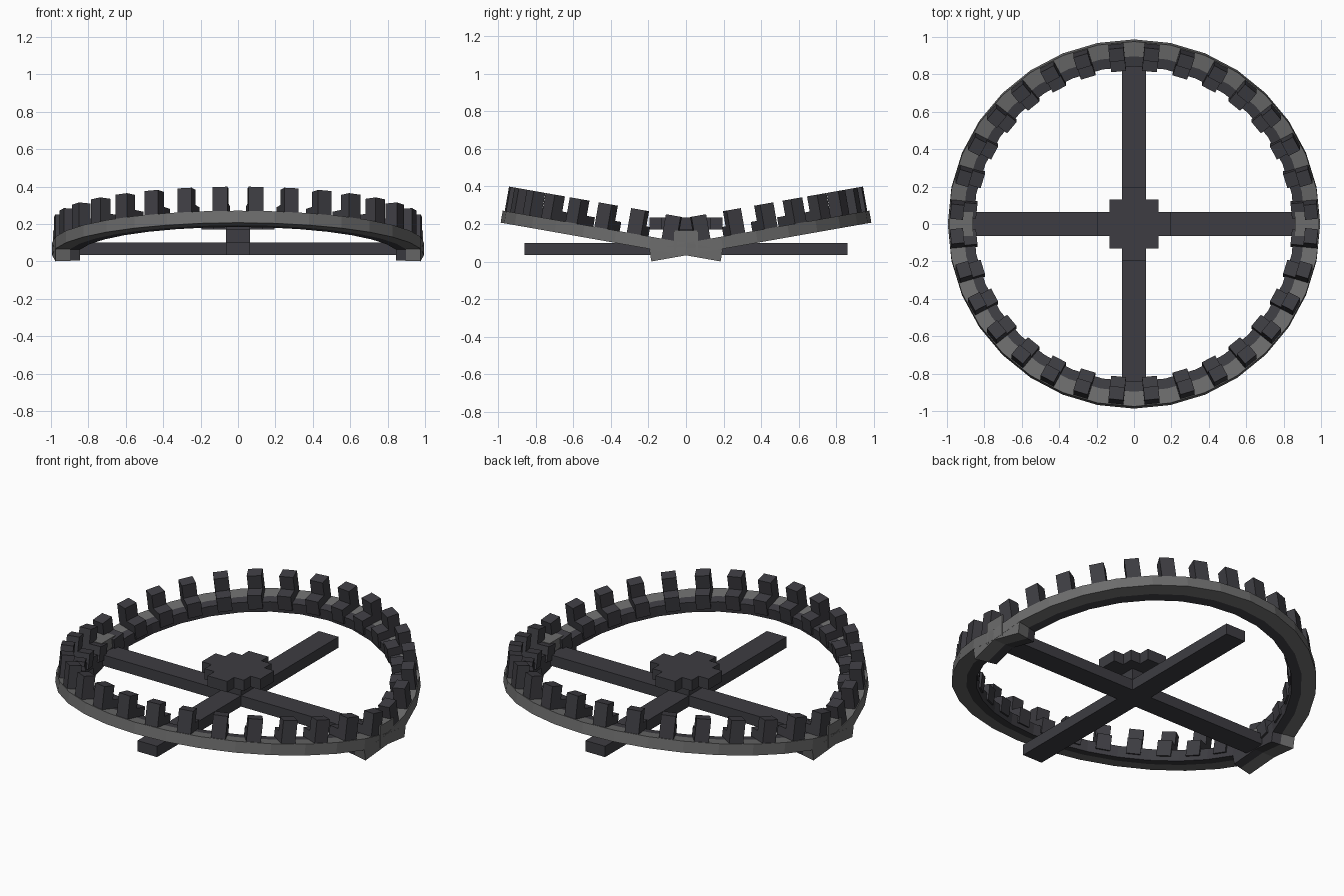
import bpy, bmesh, math
from mathutils import Matrix, Vector

if "Cube" in bpy.data.objects:
    bpy.data.objects.remove(bpy.data.objects["Cube"])


def material(name, rgb):
    m = bpy.data.materials.new(name)
    m.diffuse_color = (*rgb, 1)
    m.use_nodes = True
    m.node_tree.nodes["Principled BSDF"].inputs["Base Color"].default_value = m.diffuse_color
    return m


STEEL = material("worn steel", (0.15, 0.15, 0.15))
IRON = material("dark iron", (0.047, 0.046, 0.054))
STEP = math.radians(11.25)
TILT = math.radians(10)


def finish(name, bm, mat, matrix=Matrix()):
    bmesh.ops.recalc_face_normals(bm, faces=bm.faces)
    mesh = bpy.data.meshes.new(name)
    bm.to_mesh(mesh)
    bm.free()
    mesh.materials.append(mat)
    mesh.transform(matrix)
    mesh.update()
    ob = bpy.data.objects.new(name, mesh)
    bpy.context.collection.objects.link(ob)
    return ob


def add_box(bm, lo, hi, matrix=Matrix()):
    lo, hi = Vector(lo), Vector(hi)
    size = Matrix.Diagonal((*(hi - lo), 1))
    bmesh.ops.create_cube(bm, size=1, matrix=matrix @ Matrix.Translation((lo + hi) / 2) @ size)


def boxes(name, mat, *pairs):
    bm = bmesh.new()
    for lo, hi in pairs:
        add_box(bm, lo, hi)
    return finish(name, bm, mat)


def arc(name, r0, r1, z0, z1, mat, matrix):
    # square-section arc, one segment past the half circle at each end
    bm = bmesh.new()
    rings = []
    for i in range(-1, 18):
        c, s = math.cos(i * STEP), math.sin(i * STEP)
        rings.append([bm.verts.new((r * c, r * s, z))
                      for r, z in ((r0, z0), (r1, z0), (r1, z1), (r0, z1))])
    for a, b in zip(rings, rings[1:]):
        for k in range(4):
            bm.faces.new((a[k], a[k - 1], b[k - 1], b[k]))
    bm.faces.new(rings[0])
    bm.faces.new(rings[-1])
    return finish(name, bm, mat, matrix)


# two tilted jaws, back and front
for side, turn in (("back", 0), ("front", math.pi)):
    place = (Matrix.Rotation(turn, 4, 'Z') @ Matrix.Translation((0, 0.013, 0))
             @ Matrix.Rotation(TILT, 4, 'X'))
    arc(side + "_jaw_outer_band", 0.915, 0.995, 0.035, 0.1, STEEL, place)
    arc(side + "_jaw_inner_band", 0.86, 0.915, 0.035, 0.1, IRON, place)
    # teeth: tall outer block with a low step on the inside
    bm = bmesh.new()
    for i in range(16):
        rot = Matrix.Rotation((i + 0.5) * STEP, 4, 'Z')
        add_box(bm, (0.915, -0.04, 0.09), (0.985, 0.04, 0.232), rot)
        add_box(bm, (0.845, -0.04, 0.06), (0.915, 0.04, 0.15), rot)
    finish(side + "_jaw_teeth", bm, IRON, place)

# hinge blocks where the jaws cross
boxes("hinge_blocks", STEEL, *[((s * 0.925 - 0.065, -0.065, 0.035), (s * 0.925 + 0.065, 0.065, 0.165))
                               for s in (-1, 1)])

# base cross and centre post
boxes("base_cross", IRON, ((-0.86, -0.065, 0.035), (0.86, 0.065, 0.1)),
      ((-0.065, -0.86, 0.035), (0.065, 0.86, 0.1)))
boxes("centre_post", IRON, ((-0.065, -0.065, 0.1), (0.065, 0.065, 0.17)))

# stepped pressure plate
bm = bmesh.new()
outline = []
for q in range(4):
    for x, y in ((0.195, -0.065), (0.195, 0.065), (0.13, 0.065), (0.13, 0.13), (0.065, 0.13)):
        v = Matrix.Rotation(q * math.pi / 2, 3, 'Z') @ Vector((x, y, 0.17))
        if not any((v - o).length < 1e-4 for o in outline):
            outline.append(v)
face = bm.faces.new([bm.verts.new(v) for v in outline])
top = bmesh.ops.extrude_face_region(bm, geom=[face])["geom"]
bmesh.ops.translate(bm, vec=(0, 0, 0.065), verts=[g for g in top if isinstance(g, bmesh.types.BMVert)])
finish("pressure_plate", bm, IRON)
